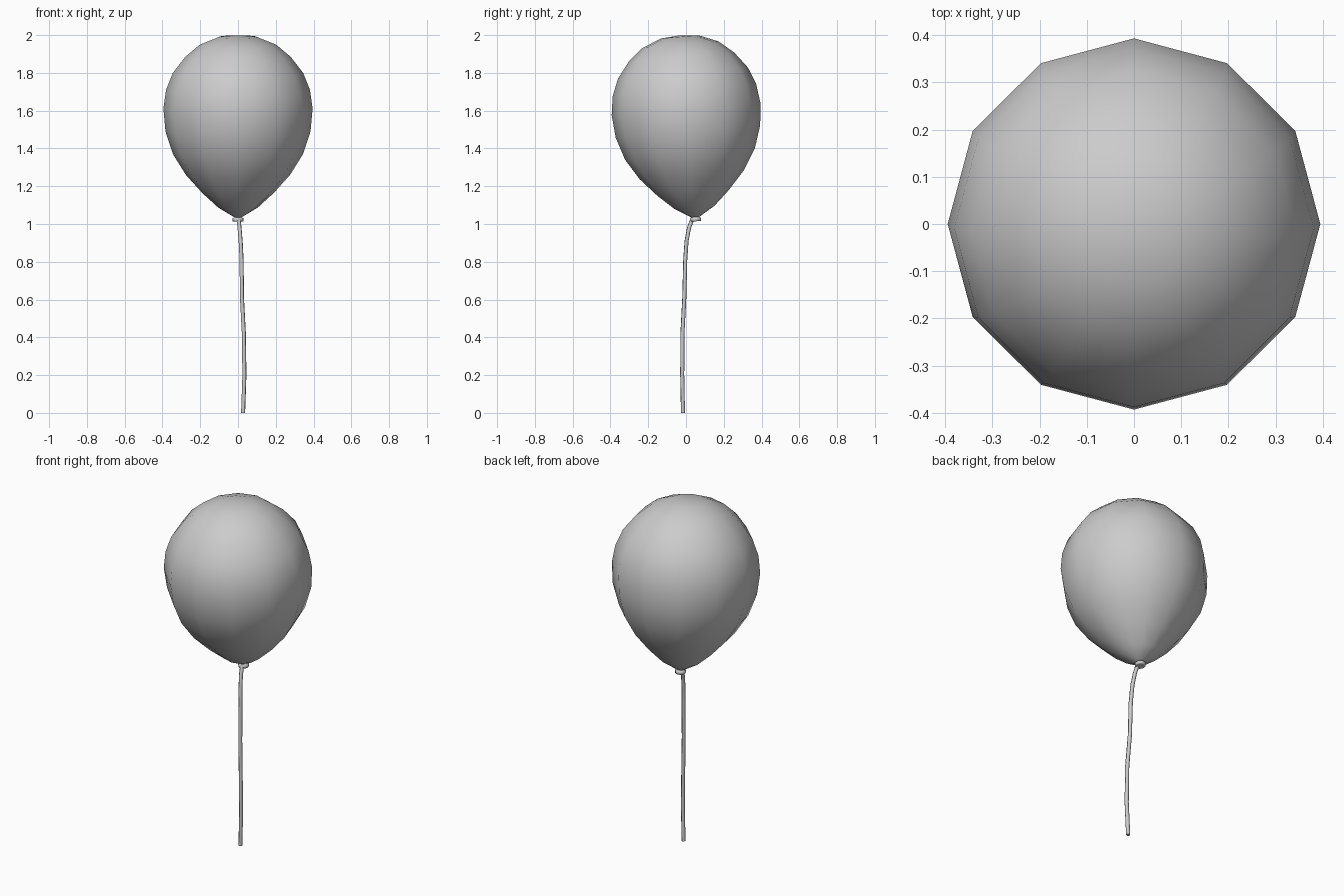
import bpy, bmesh, math
from mathutils import Matrix, Vector

if "Cube" in bpy.data.objects:
    bpy.data.objects.remove(bpy.data.objects["Cube"])

SIDES = 12
PIVOT = Vector((0, 0, 1.61))
TILT = Matrix.Translation(PIVOT) @ Matrix.Rotation(math.radians(5), 4, 'X') @ Matrix.Translation(-PIVOT)


def lathe(name, profile, sides):
    """Spin (radius, height) pairs about z; a zero radius becomes a pole."""
    bm = bmesh.new()
    rings = []
    for r, z in profile:
        count = sides if r > 0 else 1
        rings.append([bm.verts.new((r * math.cos(2 * math.pi * i / sides),
                                    r * math.sin(2 * math.pi * i / sides), z))
                      for i in range(count)])
    for a, b in zip(rings, rings[1:]):
        for i in range(sides):
            j = (i + 1) % sides
            corners = [a[i % len(a)], a[j % len(a)], b[j % len(b)], b[i % len(b)]]
            bm.faces.new(list(dict.fromkeys(corners)))
    bm.transform(TILT)
    bmesh.ops.recalc_face_normals(bm, faces=bm.faces)
    mesh = bpy.data.meshes.new(name)
    bm.to_mesh(mesh)
    bm.free()
    mesh.shade_smooth()
    obj = bpy.data.objects.new(name, mesh)
    bpy.context.collection.objects.link(obj)
    return obj


# Inflated balloon body, tapering to the neck
lathe("balloon_body", [
    (0, 2.0), (0.10, 1.992), (0.203, 1.95), (0.28, 1.885), (0.345, 1.80),
    (0.381, 1.71), (0.395, 1.61), (0.384, 1.49), (0.345, 1.37),
    (0.277, 1.26), (0.19, 1.163), (0.105, 1.085), (0.022, 1.035), (0, 1.033)], SIDES)

# Knotted lip under the neck
lathe("balloon_lip", [
    (0, 1.042), (0.02, 1.04), (0.021, 1.032), (0.029, 1.028),
    (0.028, 1.012), (0.018, 1.012), (0, 1.02)], SIDES)

# Hanging string
path = [(0.003, 0.035, 1.03), (0.008, 0.016, 0.98), (0.014, 0.003, 0.91),
        (0.019, -0.004, 0.81), (0.021, -0.009, 0.61), (0.031, -0.019, 0.42),
        (0.034, -0.02, 0.2), (0.027, -0.016, 0.0)]
curve = bpy.data.curves.new("string", 'CURVE')
curve.dimensions = '3D'
curve.bevel_depth = 0.011
curve.bevel_resolution = 1
curve.use_fill_caps = True
spline = curve.splines.new('POLY')
spline.points.add(len(path) - 1)
for point, co in zip(spline.points, path):
    point.co = (*co, 1)
spline.use_smooth = True
string = bpy.data.objects.new("string", curve)
bpy.context.collection.objects.link(string)
